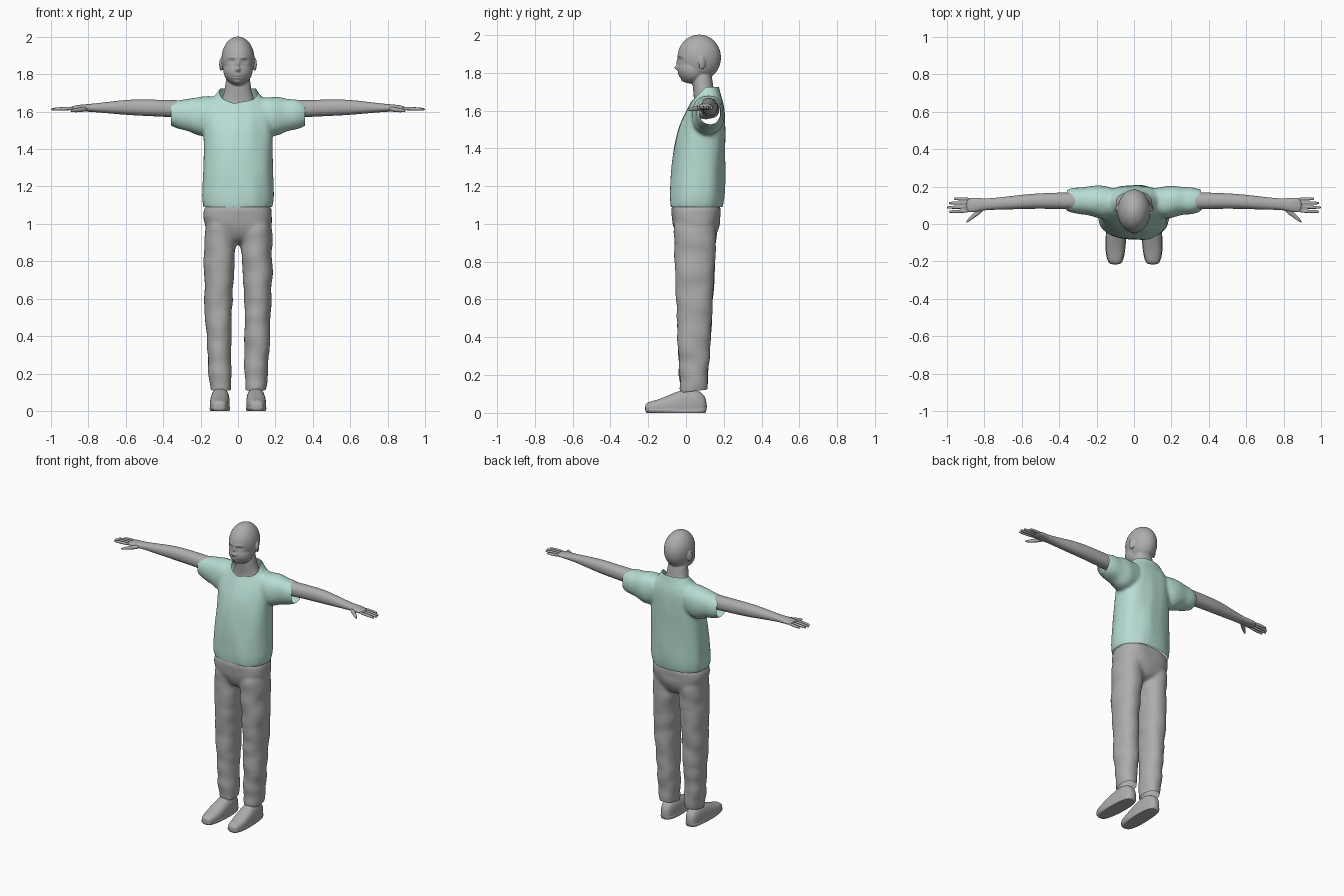
import bpy, bmesh, math
from mathutils import Matrix, Vector, noise

if "Cube" in bpy.data.objects:
    bpy.data.objects.remove(bpy.data.objects["Cube"])


def material(name, red, green, blue):
    colour = (red, green, blue, 1)
    made = bpy.data.materials.new(name)
    made.use_nodes = True
    made.diffuse_color = colour
    made.node_tree.nodes["Principled BSDF"].inputs["Base Color"].default_value = colour
    return made


GREY = material("plain grey", .42, .42, .42)
TEAL = material("pale teal", .47, .72, .65)
SIDES = {"left": 1, "right": -1}


def loft(bm, axis, rows, side=1, power=2.2, segments=24):
    """Closed tube of superellipse rings; each row is (position, two centres, two radii)."""
    rings = []
    for position, centre_a, centre_b, radius_a, radius_b in rows:
        ring = []
        for step in range(segments):
            angle = math.tau * step / segments
            cosine, sine = math.cos(angle), math.sin(angle)
            a = centre_a + radius_a * math.copysign(abs(cosine) ** (2 / power), cosine)
            b = centre_b + radius_b * math.copysign(abs(sine) ** (2 / power), sine)
            x, y, z = {"x": (position, a, b), "y": (a, position, b), "z": (a, b, position)}[axis]
            ring.append(bm.verts.new((x * side, y, z)))
        rings.append(ring)
    for lower, upper in zip(rings, rings[1:]):
        for step in range(segments):
            following = (step + 1) % segments
            bm.faces.new((lower[step], lower[following], upper[following], upper[step]))
    bm.faces.new(rings[0])
    bm.faces.new(rings[-1])


def ball(bm, centre, radii, turn=0):
    place = Matrix.Translation(centre) @ Matrix.Rotation(turn, 4, "Z") @ Matrix.Diagonal((*radii, 1))
    bmesh.ops.create_uvsphere(bm, u_segments=24, v_segments=16, radius=1, matrix=place)


def finish(bm, name, colour, voxel=0, sculpt=None, cuts=()):
    """Smooth the cage, optionally fuse it to one skin, sculpt it, then trim open edges."""
    bmesh.ops.recalc_face_normals(bm, faces=bm.faces)
    mesh = bpy.data.meshes.new(name)
    bm.to_mesh(mesh)
    bm.free()
    part = bpy.data.objects.new(name, mesh)
    bpy.context.collection.objects.link(part)
    part.modifiers.new("round", "SUBSURF").levels = 2
    if voxel:
        fuse = part.modifiers.new("fuse", "REMESH")
        fuse.mode, fuse.voxel_size = "VOXEL", voxel
        part.modifiers.new("soften", "SMOOTH").iterations = 5
    graph = bpy.context.evaluated_depsgraph_get()
    baked = bpy.data.meshes.new_from_object(part.evaluated_get(graph))
    part.modifiers.clear()
    part.data = baked
    bm = bmesh.new()
    bm.from_mesh(baked)
    bm.normal_update()
    if sculpt:
        moved = [sculpt(vert.co.copy(), vert.normal) for vert in bm.verts]
        for vert, place in zip(bm.verts, moved):
            vert.co = place
    for point, direction, region in cuts:
        faces = [face for face in bm.faces if region(face.calc_center_median())]
        geometry = set(faces)
        for face in faces:
            geometry.update(face.verts, face.edges)
        bmesh.ops.bisect_plane(bm, geom=list(geometry), plane_co=point, plane_no=direction, clear_outer=True)
    bm.to_mesh(baked)
    bm.free()
    baked.materials.clear()
    baked.materials.append(colour)
    baked.shade_smooth()


def everywhere(centre):
    return True


def around_neck(centre):
    return abs(centre.x) < .11 and centre.z > 1.6


def folds(scale, amount):
    """Soft cloth creases along the surface normal."""
    def crease(place, normal):
        sample = Vector(a * b for a, b in zip(place, scale))
        return place + normal * amount * noise.noise(sample)
    return crease


# Shirt: torso and two sleeves fused, then trimmed at hem, cuffs and neckline
bm = bmesh.new()
loft(bm, "z", [(1, 0, .05, .2, .15), (1.2, 0, .06, .194, .146), (1.4, 0, .07, .18, .14),
               (1.55, 0, .09, .185, .115), (1.64, 0, .11, .17, .09),
               (1.7, 0, .115, .1, .06), (1.77, 0, .115, .085, .055)], power=2.4)
for side in SIDES.values():
    loft(bm, "x", [(.08, .115, 1.6, .08, .08), (.19, .12, 1.57, .09, .115),
                   (.27, .125, 1.585, .075, .085), (.4, .125, 1.59, .062, .066)], side)
cuffs = [((.358 * side, 0, 0), (side, 0, 0), everywhere) for side in SIDES.values()]
finish(bm, "shirt", TEAL, .012, folds((13, 13, 4), .007),
       cuffs + [((0, 0, 1.09), (0, 0, -1), everywhere),
                ((0, .02, 1.64), (0, -1, 1), around_neck),
                ((0, 0, 1.725), (0, 0, 1), around_neck)])

# Trousers: hips and two evenly tapered legs fused, open at the ankles
bm = bmesh.new()
loft(bm, "z", [(.89, 0, .055, .11, .08), (.95, 0, .055, .178, .118), (1.05, 0, .053, .188, .137),
               (1.13, 0, .053, .185, .135)], power=2.4)
leg = [(.05 + rise, .09 + .015 * math.sin(math.pi * rise), .04 + .01 * rise, .056 + .035 * rise, .07 + .05 * rise)
       for rise in (step / 8 for step in range(9))]
for side in SIDES.values():
    loft(bm, "z", leg, side)
finish(bm, "trousers", GREY, .01, folds((9, 9, 12), .008), [((0, 0, .11), (0, .12, -1), everywhere)])

# Head: skull, jaw, neck, upper chest and ears fused
bm = bmesh.new()
ball(bm, (0, .07, 1.88), (.09, .117, .122))
ball(bm, (0, .035, 1.82), (.079, .08, .078))
loft(bm, "z", [(1.55, 0, .105, .12, .08), (1.65, 0, .11, .1, .065), (1.7, 0, .09, .068, .053),
               (1.85, 0, .08, .063, .055)])
for side in SIDES.values():
    ball(bm, (side * .09, .085, 1.853), (.009, .02, .036), side * .35)

# Face features: (x, z, width, height, push forward)
FEATURES = {
    "nose tip": (0, 1.826, .011, .01, .018),
    "nose bridge": (0, 1.85, .008, .018, .01),
    "eye socket": (.034, 1.868, .017, .011, -.012),
    "eyelid": (.034, 1.867, .011, .006, .006),
    "brow": (.03, 1.89, .022, .006, .004),
    "lips": (0, 1.787, .018, .012, .006),
    "mouth line": (0, 1.787, .022, .003, -.006),
    "chin": (0, 1.755, .025, .012, .012),
}


def carve_face(place, normal):
    if normal.y < 0 and place.y < .04 and place.z > 1.735:
        for x, z, width, height, push in FEATURES.values():
            across, up = (abs(place.x) - x) / width, (place.z - z) / height
            place.y -= push * math.exp(-across ** 2 - up ** 2)
    return place


finish(bm, "head", GREY, .004, carve_face)

# Arms with hands: four fanned fingers and a thumb reaching forward
for label, side in SIDES.items():
    bm = bmesh.new()
    loft(bm, "x", [(.2, .12, 1.61, .05, .052), (.4, .125, 1.618, .044, .044), (.56, .122, 1.624, .04, .045),
                   (.7, .11, 1.622, .034, .03), (.8, .105, 1.62, .029, .02),
                   (.85, .102, 1.62, .041, .018), (.9, .1, 1.617, .037, .01)], side)
    for finger in range(4):
        root, tip = .07 + .021 * finger, .066 + .023 * finger
        end = 1 - .009 * (finger - 1) ** 2
        loft(bm, "x", [(.87, root, 1.618, .01, .011), (end - .015, tip, 1.614, .009, .009),
                       (end, tip, 1.612, .005, .005)], side, 2, 10)
    loft(bm, "x", [(.8, .09, 1.617, .018, .013), (.84, .06, 1.61, .019, .014),
                   (.9, .008, 1.604, .008, .008)], side, 2, 12)
    finish(bm, label + "_arm", GREY)


def flatten_sole(place, normal):
    """Slightly flared sole resting on the ground."""
    if place.z < .018:
        place.x += normal.x * .004
    place.z = max(place.z, 0)
    return place


# Shoes: low toe rising to the ankle
for label, side in SIDES.items():
    bm = bmesh.new()
    loft(bm, "y", [(-.217, .1, .024, .024, .02), (-.2, .1, .026, .04, .033), (-.13, .1, .03, .054, .044),
                   (-.03, .095, .045, .053, .08), (.06, .095, .045, .046, .085),
                   (.112, .095, .035, .028, .045)], side, 2.5)
    finish(bm, label + "_shoe", GREY, sculpt=flatten_sole)
